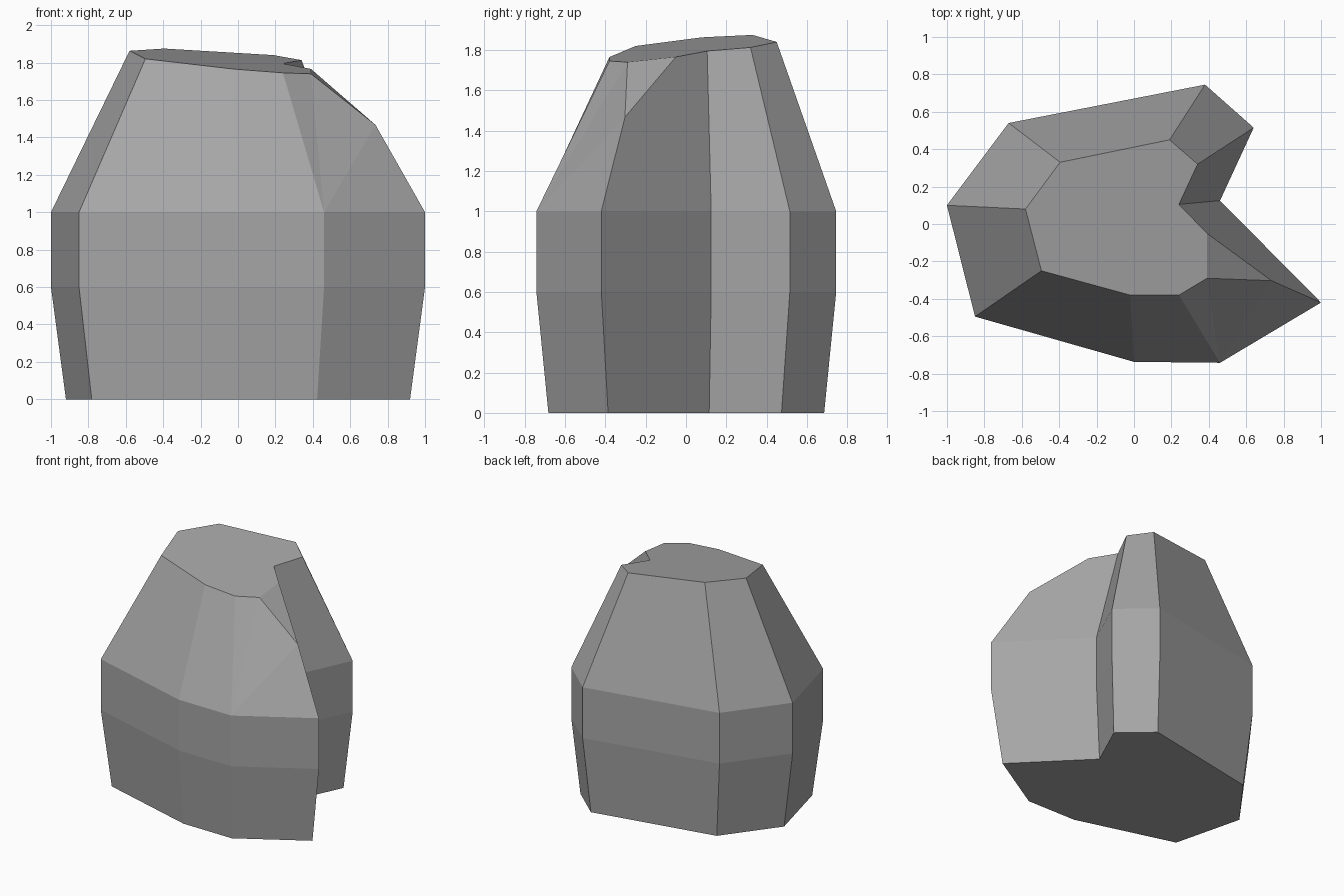
import bpy, bmesh

if "Cube" in bpy.data.objects:
    bpy.data.objects.remove(bpy.data.objects["Cube"], do_unlink=True)

stone = bpy.data.materials.new("stone_grey")
stone.use_nodes = True
colour = (0.38, 0.38, 0.38, 1)
stone.diffuse_color = colour
stone.node_tree.nodes["Principled BSDF"].inputs["Base Color"].default_value = colour

# Outline of the boulder, counter-clockwise from its right side
outline = [(-1, 0.1), (-0.85, -0.495), (0, -0.737), (0.46, -0.742), (1, -0.42),
           (0.46, 0.125), (0.64, 0.515), (0.38, 0.745), (-0.67, 0.54)]
# Matching rim of the slanted top; the corner at index 4 is chipped off below
rim = [(-0.58, 0.08, 1.863), (-0.495, -0.25, 1.82), (-0.02, -0.38, 1.765),
       (0.24, -0.38, 1.745), None, (0.24, 0.105, 1.795), (0.34, 0.32, 1.813),
       (0.19, 0.45, 1.84), (-0.395, 0.33, 1.875)]
chip = [(0.39, -0.29, 1.74), (0.39, -0.05, 1.766), (0.735, -0.303, 1.467)]

bm = bmesh.new()


def ring(z, scale):
    return [bm.verts.new((x * scale, y * scale, z)) for x, y in outline]


# Tapered foot and straight waist
foot, waist, shoulder = ring(0, 0.92), ring(0.6, 1), ring(1, 1)
n = len(outline)
for low, high in ((foot, waist), (waist, shoulder)):
    for i in range(n):
        j = (i + 1) % n
        bm.faces.new((low[i], low[j], high[j], high[i]))
bm.faces.new(foot[::-1])

# Sloping upper sides
top = [bm.verts.new(p) if p else None for p in rim]
front_chip, back_chip, low_chip = [bm.verts.new(p) for p in chip]
for i in range(n):
    j = (i + 1) % n
    if top[i] and top[j]:
        bm.faces.new((shoulder[i], shoulder[j], top[j], top[i]))

# Chipped corner and the sides next to it
bm.faces.new((front_chip, low_chip, back_chip))
bm.faces.new((shoulder[3], shoulder[4], low_chip))
bm.faces.new((shoulder[3], low_chip, front_chip))
bm.faces.new((shoulder[3], front_chip, top[3]))
bm.faces.new((shoulder[4], shoulder[5], top[5], back_chip, low_chip))

# Slanted top
bm.faces.new(top[:4] + [front_chip, back_chip] + top[5:])
bmesh.ops.recalc_face_normals(bm, faces=bm.faces)

mesh = bpy.data.meshes.new("boulder")
bm.to_mesh(mesh)
bm.free()
mesh.materials.append(stone)
boulder = bpy.data.objects.new("boulder", mesh)
bpy.context.collection.objects.link(boulder)
